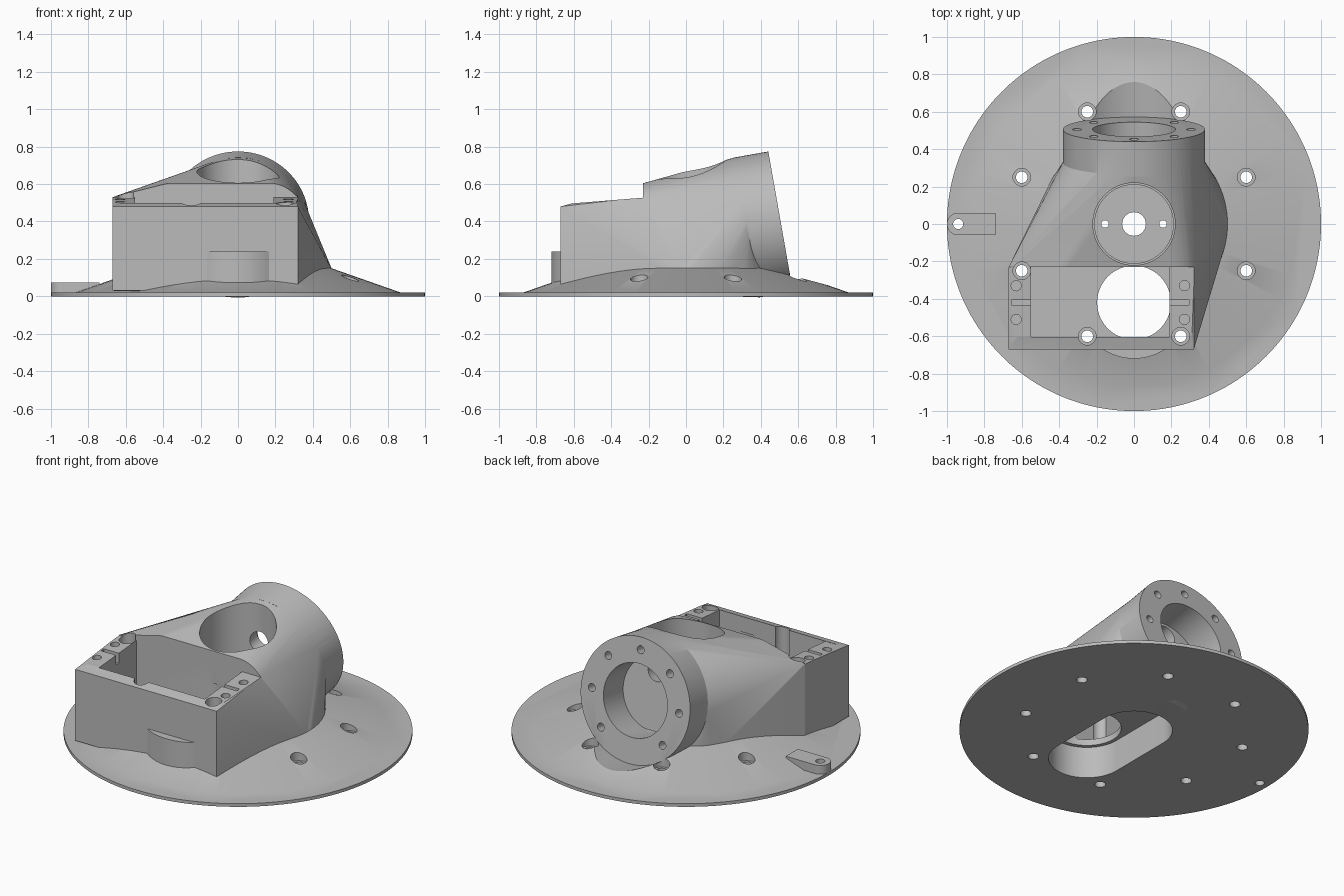
import bpy, bmesh
from math import sin, cos, pi, radians
from mathutils import Matrix, Vector

if "Cube" in bpy.data.objects:
    bpy.data.objects.remove(bpy.data.objects["Cube"])

grey = bpy.data.materials.new("light_grey")
grey.use_nodes = True
grey.diffuse_color = (0.5, 0.5, 0.5, 1)
grey.node_tree.nodes["Principled BSDF"].inputs["Base Color"].default_value = (0.5, 0.5, 0.5, 1)

# Frame of the tilted tube: local z runs outward along its axis
TUBE = Matrix.Translation((0, 0.506, 0.40)) @ Matrix.Rotation(radians(-80), 4, 'X')
WORLD = Matrix.Identity(4)


def ring(r, z, x=0, y=0, m=WORLD, n=96):
    return [m @ Vector((x + r * cos(2 * pi * i / n), y + r * sin(2 * pi * i / n), z))
            for i in range(n)]


def block(x0, x1, y0, y1, z0, z1):
    return [Vector((x, y, z)) for x in (x0, x1) for y in (y0, y1) for z in (z0, z1)]


def solid(name, points):
    """Convex solid around a set of points."""
    bm = bmesh.new()
    for p in points:
        bm.verts.new(p)
    res = bmesh.ops.convex_hull(bm, input=bm.verts)
    loose = {g for g in res["geom_interior"] + res["geom_unused"]
             if isinstance(g, bmesh.types.BMVert)}
    bmesh.ops.delete(bm, geom=list(loose), context='VERTS')
    bmesh.ops.dissolve_limit(bm, angle_limit=0.002, verts=bm.verts, edges=bm.edges)
    bmesh.ops.recalc_face_normals(bm, faces=bm.faces)
    me = bpy.data.meshes.new(name)
    bm.to_mesh(me)
    bm.free()
    me.materials.append(grey)
    ob = bpy.data.objects.new(name, me)
    bpy.context.scene.collection.objects.link(ob)
    return ob


def rod(name, r, z0, z1, x=0, y=0, m=WORLD, n=96):
    return solid(name, ring(r, z0, x, y, m, n) + ring(r, z1, x, y, m, n))


def combine(target, tools, operation):
    for tool in tools:
        mod = target.modifiers.new(tool.name, 'BOOLEAN')
        mod.operation = operation
        mod.solver = 'EXACT'
        mod.object = tool
        tool.hide_render = True
    dg = bpy.context.evaluated_depsgraph_get()
    me = bpy.data.meshes.new_from_object(target.evaluated_get(dg))
    target.modifiers.clear()
    target.data = me


helpers = []


def helper(ob):
    helpers.append(ob)
    return ob


# Base plate: disc, shallow cone and cable tab
base = solid("base_plate", ring(1, 0, n=160) + ring(1, 0.02, n=160))
cone = helper(solid("cone", ring(0.898, 0.01, n=160) + ring(0.5, 0.15, n=160)))
tab = helper(solid("tab", ring(0.06, 0.005, -0.94, n=48) + ring(0.06, 0.075, -0.94, n=48)
                   + block(-0.8, -0.74, -0.06, 0.06, 0.005, 0.075)))
combine(base, [cone, tab], 'UNION')

# Housing: blended box, round foot and tube, with a bump over the slot
START = -0.18
box = [Vector((x, y, z)) for x in (-0.67, 0.32)
       for y, z in ((-0.67, 0.03), (-0.67, 0.48))]
box += [Vector((-0.67, -0.23, 0.03)), Vector((-0.67, -0.23, 0.53))]
box += [Vector((0.32, -0.23, 0.53))]
housing = solid("housing", box + ring(0.5, 0.15) + ring(0.5, 0.03)
                + ring(0.38, START, m=TUBE))
tube = helper(rod("tube", 0.38, START - 0.01, 0, m=TUBE))
bump = helper(rod("bump", 0.30, 0.03, 0.24, 0, -0.42))
combine(housing, [tube, bump], 'UNION')

# Cuts shared by base and housing: underside slot and eight bolt holes
shared = [helper(solid("slot_cut", [p for y in (0, -0.42) for z in (-0.1, 0.2)
                                    for p in ring(0.22, z, 0, y)]))]
for sx in (-1, 1):
    for sy in (-1, 1):
        for x, y in ((0.25, 0.6), (0.6, 0.25)):
            shared.append(helper(rod("bolt_cut", 0.031, -0.1, 1, sx * x, sy * y, n=32)))
            shared.append(helper(rod("counterbore_cut", 0.047, 0.06, 1.1, sx * x, sy * y, n=32)))

# Cuts in the base only
clearance = helper(rod("clearance_cut", 0.38, 0, 1, m=TUBE))
tab_hole = helper(rod("tab_hole_cut", 0.027, -0.1, 0.2, -0.94, n=32))
combine(base, shared + [clearance, tab_hole], 'DIFFERENCE')

# Cuts in the housing only
cuts = [
    solid("ledge_cut", [Vector((x, y, z)) for x in (-1, 1)
                        for y, z in ((-0.605, 0.497), (-0.23, 0.527), (-0.605, 1), (-0.23, 1))]),
    solid("tray_cut", block(-0.55, 0.19, -0.605, -0.23, 0.24, 1.1)),
    rod("tray_hole_cut", 0.197, 0.1, 0.4, 0, -0.42),
    rod("top_pocket_cut", 0.22, 0.32, 1.2),
    rod("top_pocket_step_cut", 0.21, 0.30, 0.6),
    rod("centre_hole_cut", 0.063, 0.1, 0.5, n=48),
    rod("bore_cut", 0.222, -0.2, 0.1, m=TUBE),
    rod("window_cut", 0.065, -0.36, -0.1, 0, -0.14, m=TUBE, n=48),
]
for sx in (-1, 1):
    cuts.append(rod("pin_hole_cut", 0.02, 0.1, 0.4, sx * 0.155, n=24))
for i in range(8):
    a = i * pi / 4
    cuts.append(rod("flange_hole_cut", 0.024, -0.12, 0.1, 0.305 * cos(a), 0.305 * sin(a),
                    m=TUBE, n=24))
for x in (-0.63, 0.27):
    for y in (-0.33, -0.51):
        cuts.append(rod("ledge_hole_cut", 0.027, 0.4, 0.7, x, y, n=24))
for x0, x1 in ((-0.655, -0.53), (0.17, 0.295)):
    cuts.append(solid("groove_cut", block(x0, x1, -0.432, -0.405, 0.45, 0.7)))
helpers += cuts
combine(housing, shared + cuts, 'DIFFERENCE')

# Discard cutters
for ob in helpers:
    bpy.data.objects.remove(ob)

# Smooth curved faces, keep edges sharp
for ob in (base, housing):
    ob.data.materials.clear()
    ob.data.materials.append(grey)
    bpy.ops.object.select_all(action='DESELECT')
    ob.select_set(True)
    bpy.context.view_layer.objects.active = ob
    bpy.ops.object.shade_smooth_by_angle(angle=radians(20))
